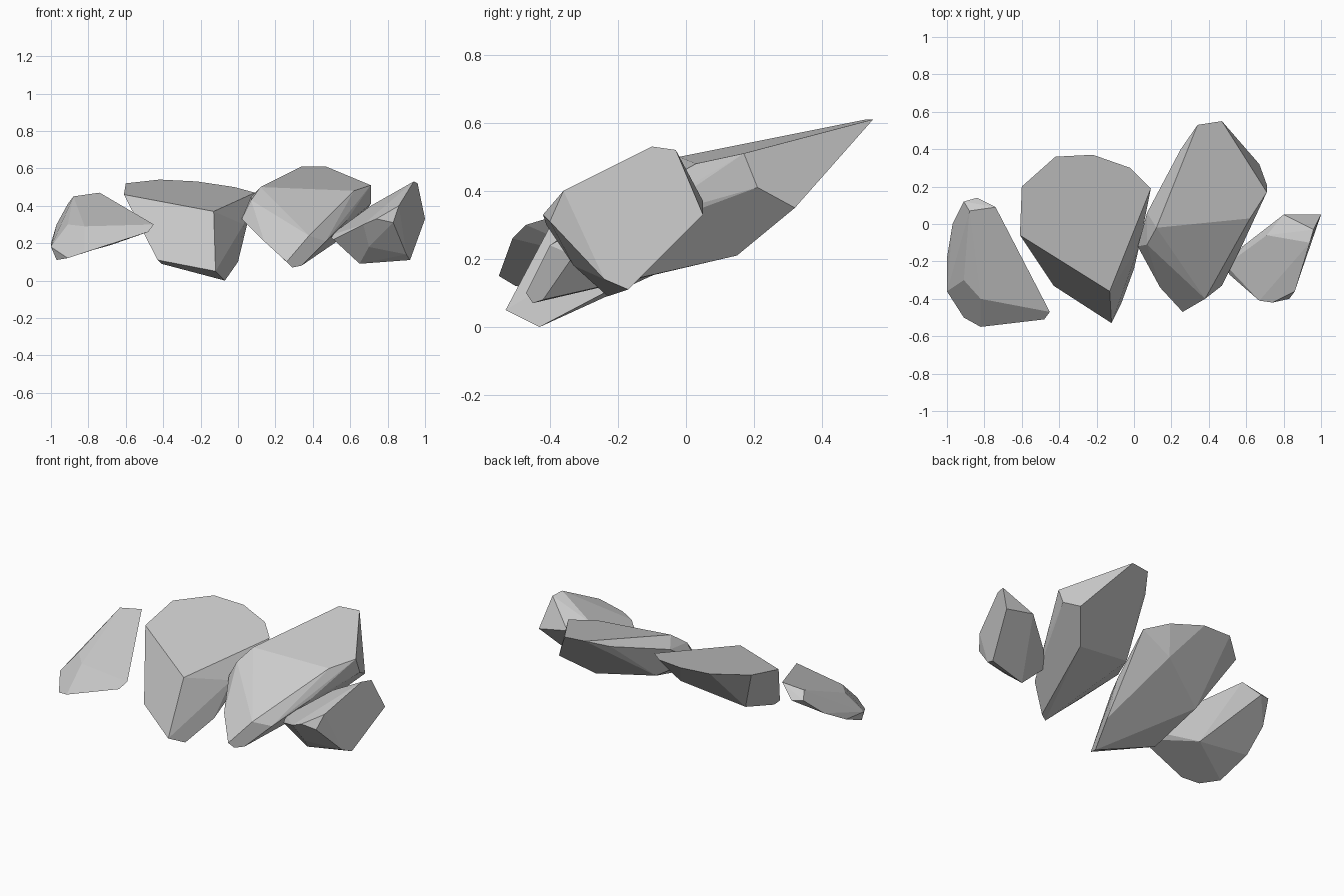
import bpy
import bmesh
from math import radians

default_cube = bpy.data.objects.get("Cube")
if default_cube:
    bpy.data.objects.remove(default_cube, do_unlink=True)


def make_material(name, colour):
    material = bpy.data.materials.new(name)
    material.use_nodes = True
    material.diffuse_color = colour
    shader = material.node_tree.nodes["Principled BSDF"]
    shader.inputs["Base Color"].default_value = colour
    shader.inputs["Roughness"].default_value = 1
    return material


stone_grey = make_material("stone grey", (.6, .6, .6, 1))


def make_rock(name, crown, base):
    """Chisel one faceted stone: the convex hull of its crown and base corners."""
    bm = bmesh.new()
    for corner in crown + base:
        bm.verts.new(corner)
    hull = bmesh.ops.convex_hull(bm, input=bm.verts[:])
    buried = [item for item in hull["geom_interior"]
              if isinstance(item, bmesh.types.BMVert)]
    bmesh.ops.delete(bm, geom=buried, context="VERTS")

    # merge nearly coplanar triangles into broad chiselled facets
    bmesh.ops.dissolve_limit(bm, angle_limit=radians(6),
                             verts=bm.verts[:], edges=bm.edges[:])
    bmesh.ops.recalc_face_normals(bm, faces=bm.faces[:])

    mesh = bpy.data.meshes.new(name)
    bm.to_mesh(mesh)
    bm.free()
    mesh.materials.append(stone_grey)
    rock = bpy.data.objects.new(name, mesh)
    bpy.context.collection.objects.link(rock)
    return rock


# small sloping stone on the -x end
make_rock(
    "outer_rock_low",
    crown=[(-.91, -.3, .3), (-.82, -.4, .29), (-.45, -.47, .3),
           (-.74, .09, .47), (-.88, .07, .45), (-.91, .12, .41),
           (-.84, .14, .4)],
    base=[(-.97, 0, .3), (-1, -.18, .2), (-1, -.36, .18),
          (-.97, -.38, .11), (-.91, -.5, .12), (-.82, -.55, .15),
          (-.48, -.51, .26), (-.68, -.22, .19)],
)

# broad flat-topped stone with a pointed front keel
make_rock(
    "broad_rock",
    crown=[(-.61, -.06, .46), (-.6, .2, .52), (-.42, .36, .54),
           (-.22, .37, .53), (-.02, .3, .5), (.09, .19, .47),
           (-.13, -.36, .37)],
    base=[(-.43, -.33, .11), (-.41, -.3, .09), (-.12, -.53, .05),
          (-.07, -.43, 0), (0, -.24, .1), (.03, -.11, .3),
          (-.1, .2, .35), (-.44, .03, .21)],
)

# tallest stone, leaning up towards the back
make_rock(
    "tall_rock",
    crown=[(.12, -.02, .5), (.34, .53, .61), (.47, .55, .61),
           (.71, .17, .51), (.62, .03, .48), (.25, .4, .55),
           (.07, .06, .45), (.07, -.11, .43)],
    base=[(.02, -.12, .33), (.14, -.34, .21), (.26, -.47, .1),
          (.29, -.45, .07), (.34, -.42, .08), (.38, -.4, .24),
          (.47, -.33, .21), (.58, -.11, .32), (.71, .21, .41),
          (.67, .32, .35), (.53, .15, .21), (.14, .1, .28)],
)

# small stone on the +x end with a steep outer face
make_rock(
    "outer_rock_high",
    crown=[(.94, -.1, .53), (.96, -.03, .52), (.71, -.06, .4),
           (.58, -.12, .29), (.51, -.27, .22), (.49, -.22, .24),
           (.67, -.41, .3), (.74, -.42, .33), (.83, -.4, .31),
           (.86, -.36, .4)],
    base=[(1, .05, .33), (.8, .05, .37), (.92, -.17, .11),
          (.9, -.24, .14), (.65, -.23, .09), (.7, -.33, .18)],
)
